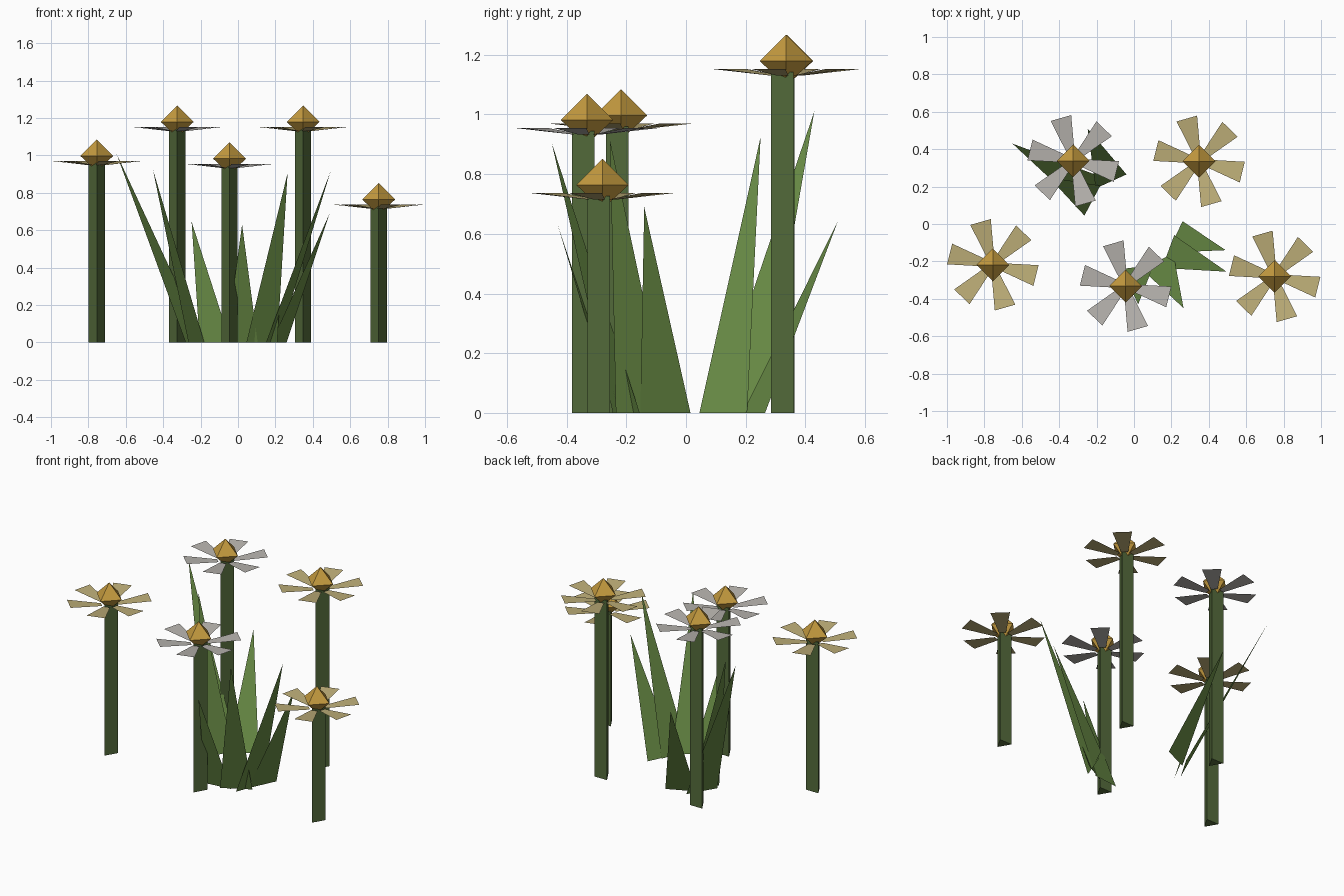
import bpy
from math import sin, cos, radians
from mathutils import Vector

if "Cube" in bpy.data.objects:
    bpy.data.objects.remove(bpy.data.objects["Cube"])


def material(name, rgb):
    m = bpy.data.materials.new(name)
    m.diffuse_color = (*rgb, 1)
    m.use_nodes = True
    m.node_tree.nodes["Principled BSDF"].inputs["Base Color"].default_value = m.diffuse_color
    return m


STEM = material("stem_green", (0.09, 0.15, 0.045))
LEAF = material("leaf_green", (0.14, 0.26, 0.06))
GOLD = material("gold", (0.56, 0.33, 0.05))
CREAM = material("cream", (0.52, 0.43, 0.19))
WHITE = material("white", (0.48, 0.46, 0.43))


def add_mesh(name, verts, faces, mat):
    me = bpy.data.meshes.new(name)
    me.from_pydata(verts, [], faces)
    me.materials.append(mat)
    ob = bpy.data.objects.new(name, me)
    bpy.context.collection.objects.link(ob)
    return ob


def flower(i, x, y, z, petal_mat):
    """z is the height of the petal tips."""
    # three-sided stem with one edge facing the front
    h = z - 0.01
    bpy.ops.mesh.primitive_cylinder_add(vertices=3, radius=0.05, depth=h,
                                        location=(x, y, h / 2))
    stem = bpy.context.object
    stem.name = f"stem_{i}"
    # turn so that one corner points along -y
    corner = stem.data.vertices[0].co
    stem.rotation_euler.z = radians(-90) - Vector((1, 0)).angle_signed(corner.xy) * -1
    stem.data.materials.append(STEM)

    # octahedral flower head
    r = 0.088
    ring = [(x + r, y, z + 0.027), (x, y + r, z + 0.027),
            (x - r, y, z + 0.027), (x, y - r, z + 0.027)]
    poles = [(x, y, z + 0.115), (x, y, z - 0.055)]
    faces = [(k, (k + 1) % 4, 4) for k in range(4)]
    faces += [((k + 1) % 4, k, 5) for k in range(4)]
    add_mesh(f"flower_head_{i}", ring + poles, faces, GOLD)

    # six flat petals that widen outward and lift slightly
    verts, faces = [], []
    for k in range(6):
        a = radians(46 + 60 * k)
        for d, w, dz in ((0.045, -0.02, -0.022), (0.238, -0.057, 0),
                         (0.238, 0.057, 0), (0.045, 0.02, -0.022)):
            verts.append((x + d * cos(a) - w * sin(a),
                          y + d * sin(a) + w * cos(a), z + dz))
        faces.append(tuple(range(4 * k, 4 * k + 4)))
    add_mesh(f"petals_{i}", verts, faces, petal_mat)


flower(1, -0.755, -0.218, 0.97, CREAM)
flower(2, -0.325, 0.338, 1.152, WHITE)
flower(3, -0.045, -0.332, 0.955, WHITE)
flower(4, 0.348, 0.335, 1.152, CREAM)
flower(5, 0.752, -0.28, 0.737, CREAM)

# pointed leaf blades: base corner, base corner, tip
blades = [
    ((-0.28, 0.085), (-0.18, 0.254), (-0.65, 0.43, 1.01)),
    ((-0.265, 0.045), (-0.18, 0.205), (-0.455, 0.25, 0.925)),
    ((-0.205, 0.19), (-0.04, 0.265), (-0.248, 0.51, 0.645)),
    ((-0.065, -0.24), (0.105, -0.22), (0.022, -0.43, 0.63)),
    ((0.045, -0.245), (0.21, -0.155), (0.265, -0.45, 0.905)),
    ((0.15, -0.235), (0.215, -0.06), (0.495, -0.255, 0.915)),
    ((0.18, -0.153), (0.26, 0.015), (0.49, -0.14, 0.69)),
]
for i, (a, b, tip) in enumerate(blades, 1):
    # wind so that the upper side of the leaning blade faces the clump centre
    pts = [Vector((*a, 0)), Vector((*b, 0)), Vector(tip)]
    if (pts[1] - pts[0]).cross(pts[2] - pts[0]).z < 0:
        pts[0], pts[1] = pts[1], pts[0]
    add_mesh(f"leaf_blade_{i}", pts, [(0, 1, 2)], LEAF)
